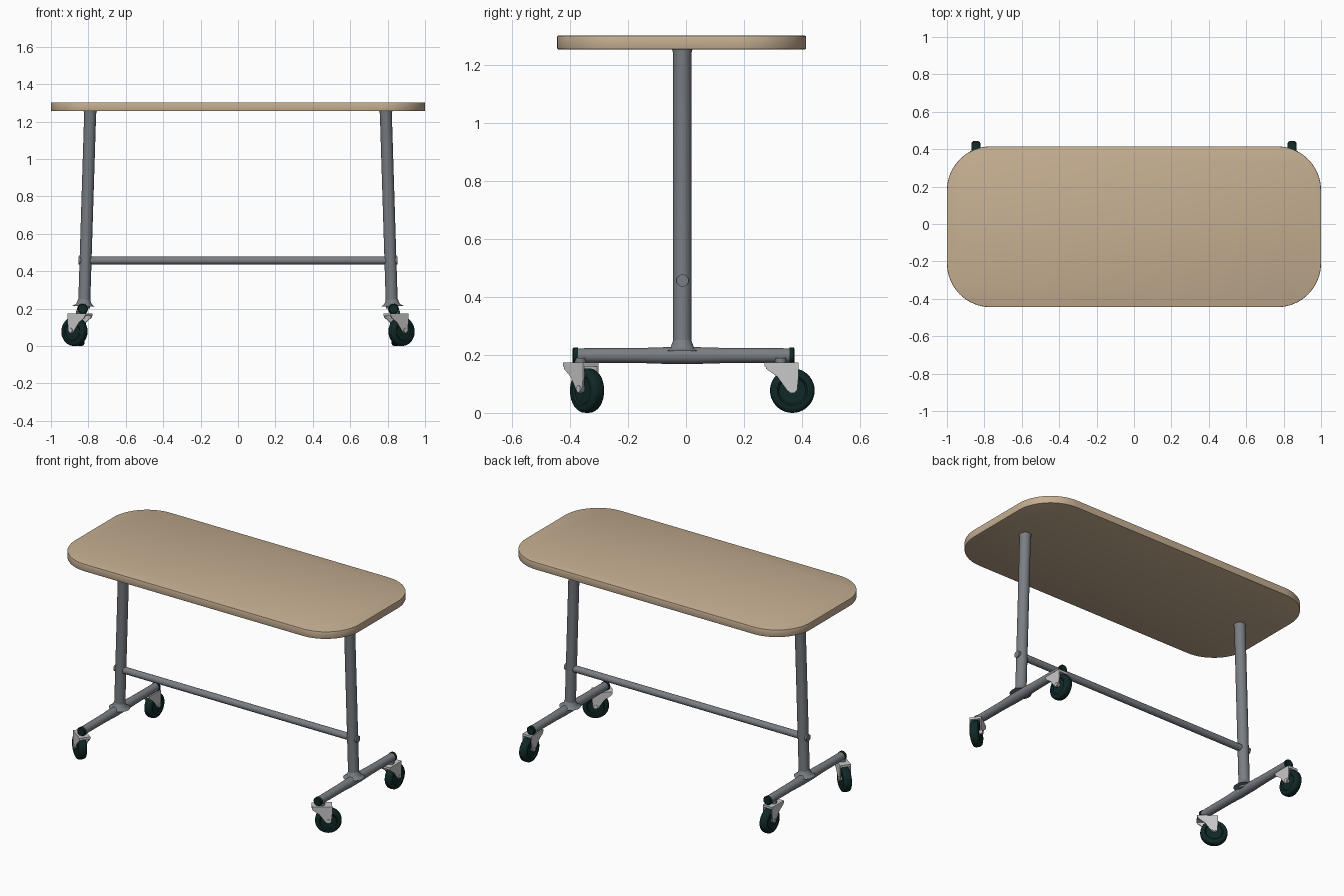
import bpy, bmesh, math
from mathutils import Vector, Matrix

if "Cube" in bpy.data.objects:
    bpy.data.objects.remove(bpy.data.objects["Cube"])


def colour(name, rgb):
    m = bpy.data.materials.new(name)
    m.diffuse_color = (*rgb, 1)
    m.use_nodes = True
    m.node_tree.nodes["Principled BSDF"].inputs["Base Color"].default_value = m.diffuse_color
    return m


WOOD = colour("light wood", (0.56, 0.425, 0.285))
STEEL = colour("grey steel", (0.195, 0.212, 0.232))
RUBBER = colour("dark green rubber", (0.005, 0.021, 0.020))
BRACKET = colour("pale metal", (0.58, 0.58, 0.58))


def finish(name, bm, mat, matrix=None):
    """Turn a bmesh into an object, smooth except at sharp edges."""
    bmesh.ops.recalc_face_normals(bm, faces=bm.faces)
    for f in bm.faces:
        f.smooth = True
    for e in bm.edges:
        e.smooth = len(e.link_faces) == 2 and e.calc_face_angle(0) < math.radians(35)
    me = bpy.data.meshes.new(name)
    bm.to_mesh(me)
    bm.free()
    me.materials.append(mat)
    ob = bpy.data.objects.new(name, me)
    bpy.context.collection.objects.link(ob)
    if matrix:
        ob.matrix_world = matrix
    return ob


def lathe(name, profile, a, b, mat, base=None, n=32):
    """Closed solid turned around the line a-b; profile is (fraction, radius)."""
    a, b = Vector(a), Vector(b)
    rot = (b - a).to_track_quat('Z', 'Y')
    bm = bmesh.new()
    rings = []
    for t, r in profile:
        c = a.lerp(b, t)
        rings.append([bm.verts.new(c + rot @ Vector((r * math.cos(k * math.tau / n),
                                                     r * math.sin(k * math.tau / n), 0)))
                      for k in range(n)])
    for p, q in zip(rings, rings[1:]):
        for k in range(n):
            bm.faces.new((p[k], p[(k + 1) % n], q[(k + 1) % n], q[k]))
    bm.faces.new(rings[0])
    bm.faces.new(rings[-1])
    return finish(name, bm, mat, base)


def tube(name, a, b, r, mat, base=None):
    return lathe(name, [(0, r), (1, r)], a, b, mat, base)


def prism(name, outline, offset, mat, base=None, bevel=0):
    """Outline of 3D points extruded along offset."""
    bm = bmesh.new()
    face = bm.faces.new([bm.verts.new(p) for p in outline])
    res = bmesh.ops.extrude_face_region(bm, geom=[face])
    moved = [g for g in res["geom"] if isinstance(g, bmesh.types.BMVert)]
    bmesh.ops.translate(bm, verts=moved, vec=offset)
    if bevel:
        rims = [e for e in bm.edges if abs(e.verts[0].co.z - e.verts[1].co.z) < 1e-6]
        bmesh.ops.bevel(bm, geom=rims, offset=bevel, segments=2, affect='EDGES', profile=0.5)
    return finish(name, bm, mat, base)


# Table top: rounded rectangle
R, CY = 0.235, -0.015
outline = []
for i, (sx, sy) in enumerate(((1, 1), (-1, 1), (-1, -1), (1, -1))):
    for k in range(17):
        t = (i + k / 16) * math.pi / 2
        outline.append((sx * (1 - R) + R * math.cos(t),
                        CY + sy * (0.43 - R) + R * math.sin(t), 1.255))
prism("table_top", outline, (0, 0, 0.047), WOOD, bevel=0.004)


def castor(label, x, y, angle):
    """Swivel castor; local x is the trailing direction, origin on the floor."""
    base = Matrix.Translation((x, y, 0)) @ Matrix.Rotation(angle, 4, 'Z')
    u, r = 0.04, 0.077
    # Wheel with rounded tread and recessed hub
    half = [(0.12, 0.022), (0.12, 0.046), (0.0, 0.052), (0.0, 0.064),
            (0.08, 0.072), (0.22, 0.076), (0.4, r)]
    prof = half + [(1 - t, q) for t, q in reversed(half)]
    lathe(label + "_wheel", prof, (u, -0.0245, r), (u, 0.0245, r), RUBBER, base, 40)
    tube(label + "_axle", (u, -0.038, r + 0.006), (u, 0.038, r + 0.006), 0.012, BRACKET, base)
    # Fork: two cheeks joined by a crown plate
    cheek = [(-0.056, 0.174), (0.062, 0.174), (0.062, 0.13), (0.057, 0.08),
             (0.048, 0.069), (0.034, 0.068), (0.022, 0.078), (-0.012, 0.125), (-0.05, 0.152)]
    for side, v in (("left", 0.027), ("right", -0.033)):
        prism(f"{label}_{side}_cheek", [(p, v, z) for p, z in cheek], (0, 0.006, 0),
              BRACKET, base)
    crown = [(-0.056, -0.033, 0.16), (0.062, -0.033, 0.16),
             (0.062, 0.033, 0.16), (-0.056, 0.033, 0.16)]
    prism(label + "_crown", crown, (0, 0, 0.014), BRACKET, base)
    tube(label + "_stem", (0, 0, 0.165), (0, 0, 0.19), 0.02, STEEL, base)


for s, side in ((1, "right"), (-1, "left")):
    # Leaning column, flared into the foot and the top
    lathe(side + "_column", [(0, 0.032), (0.985, 0.032), (1, 0.036)],
          (s * 0.823, -0.013, 0.2), (s * 0.79, -0.013, 1.258), STEEL)
    lathe(side + "_column_flare", [(0, 0.062), (0.15, 0.05), (0.4, 0.04), (1, 0.0315)],
          (s * 0.824, -0.013, 0.212), (s * 0.8225, -0.013, 0.25), STEEL)
    # Foot tube, a little thicker in the middle, with end caps
    fx = s * 0.831
    lathe(side + "_foot", [(0, 0.025), (0.3, 0.026), (0.42, 0.029), (0.56, 0.029),
                           (0.7, 0.026), (1, 0.025)],
          (fx, -0.378, 0.198), (fx, 0.363, 0.198), STEEL)
    for end, y0, y1 in (("front", -0.372, -0.392), ("back", 0.358, 0.375)):
        lathe(f"{side}_{end}_cap", [(0, 0.0275), (0.8, 0.0275), (1, 0.023)],
              (fx, y0, 0.198), (fx, y1, 0.198), RUBBER)
    # Castors: front pair swivelled outward, back pair trailing straight back
    a = math.radians(36)
    castor(side + "_front_castor", s * 0.842, -0.365, a if s > 0 else math.pi - a)
    castor(side + "_back_castor", s * 0.845, 0.327, math.pi / 2)

# Crossbar through both columns
tube("crossbar", (-0.853, -0.012, 0.457), (0.853, -0.012, 0.457), 0.021, STEEL)
